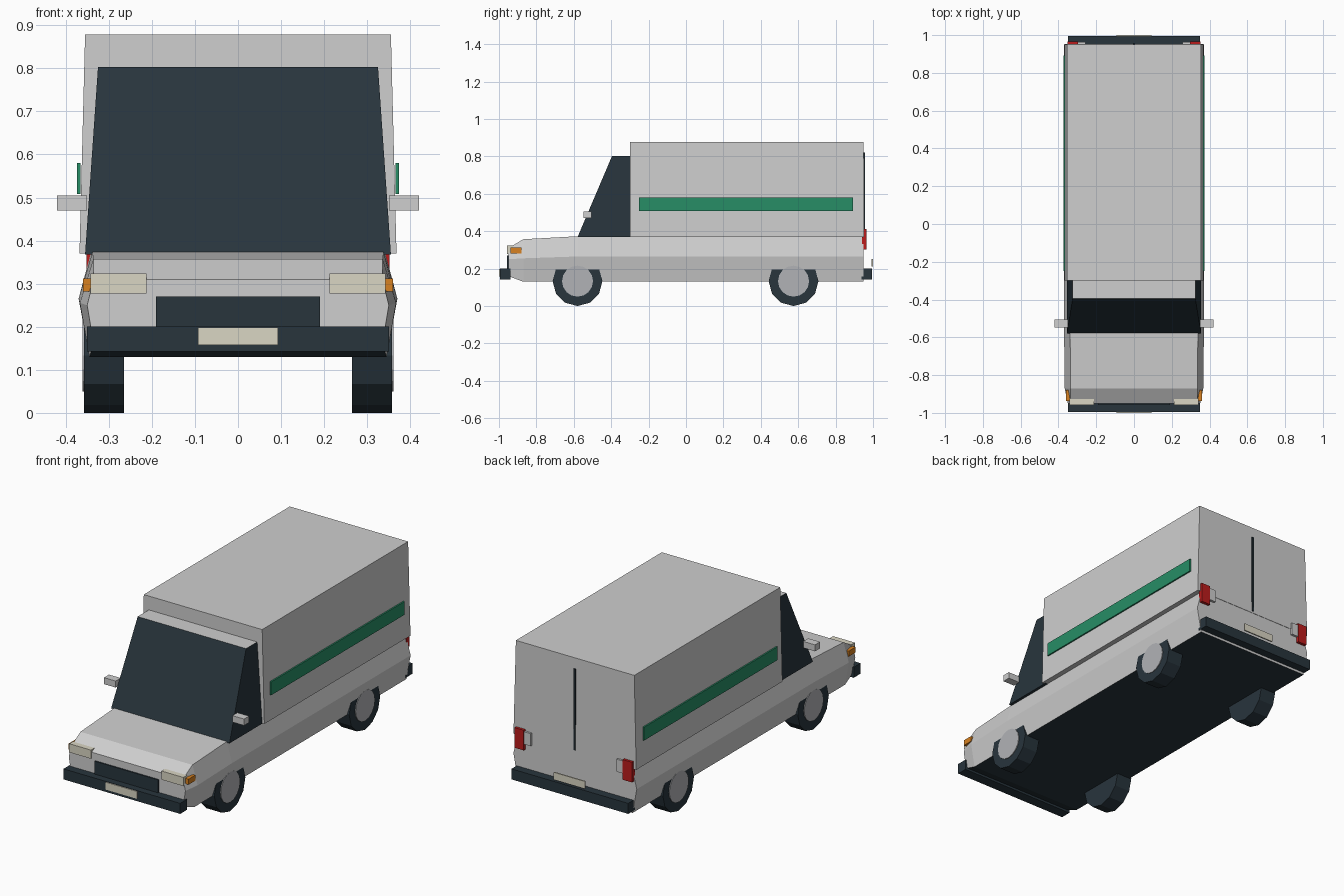
import bpy, bmesh, math
from mathutils import Matrix

if "Cube" in bpy.data.objects:
    bpy.data.objects.remove(bpy.data.objects["Cube"])


def material(name, rgb):
    m = bpy.data.materials.new(name)
    m.use_nodes = True
    m.diffuse_color = (*rgb, 1)
    m.node_tree.nodes["Principled BSDF"].inputs["Base Color"].default_value = (*rgb, 1)
    return m


PAINT = material("light grey paint", (0.62, 0.62, 0.62))
DARK = material("dark navy", (0.021, 0.035, 0.046))
GREEN = material("green", (0.02, 0.266, 0.132))
CREAM = material("cream lens", (0.70, 0.67, 0.55))
ORANGE = material("orange lens", (0.68, 0.22, 0.015))
RED = material("red lens", (0.50, 0.012, 0.012))
STEEL = material("hub steel", (0.44, 0.45, 0.47))


def finish(name, bm, mats):
    bmesh.ops.recalc_face_normals(bm, faces=bm.faces)
    mesh = bpy.data.meshes.new(name)
    bm.to_mesh(mesh)
    bm.free()
    for m in mats:
        mesh.materials.append(m)
    obj = bpy.data.objects.new(name, mesh)
    bpy.context.scene.collection.objects.link(obj)
    return obj


def box(name, x, y, z, mat):
    """Box from (low, high) ranges."""
    bm = bmesh.new()
    bmesh.ops.create_cube(bm, size=1)
    for v in bm.verts:
        v.co = [r[0] if c < 0 else r[1] for c, r in zip(v.co, (x, y, z))]
    return finish(name, bm, [mat])


def pair(name, x, y, z, mat):
    """The same box on both sides."""
    box("left_" + name, x, y, z, mat)
    box("right_" + name, (-x[1], -x[0]), y, z, mat)


def loft(name, sections, mats, rule=None):
    """Skin rings of points, cap both ends."""
    bm = bmesh.new()
    rings = [[bm.verts.new(p) for p in s] for s in sections]
    n = len(rings[0])
    for a, b in zip(rings, rings[1:]):
        for i in range(n):
            j = (i + 1) % n
            bm.faces.new((a[i], a[j], b[j], b[i]))
    bm.faces.new(rings[0])
    bm.faces.new(rings[-1])
    bmesh.ops.recalc_face_normals(bm, faces=bm.faces)
    if rule:
        for f in bm.faces:
            f.material_index = rule(f)
    return finish(name, bm, mats)


# Lower body: y, then half width and height of sill, crease and shoulder
stations = [
    (-0.95, (0.335, 0.16), (0.35, 0.25), (0.335, 0.31)),
    (-0.87, (0.345, 0.13), (0.367, 0.255), (0.336, 0.357)),
    (-0.58, (0.345, 0.13), (0.37, 0.265), (0.338, 0.373)),
    (0.95, (0.345, 0.13), (0.37, 0.265), (0.342, 0.37)),
]
loft("lower_body",
     [[(w, y, z) for w, z in pts] + [(-w, y, z) for w, z in reversed(pts)]
      for y, *pts in stations],
     [PAINT, DARK], lambda f: int(f.normal.z < -0.8))


def ring(w, y0, y1, z):
    return [(-w, y0, z), (w, y0, z), (w, y1, z), (-w, y1, z)]


# Cargo box and glazed cab with a painted roof
loft("cargo_box", [ring(0.368, -0.30, 0.952, 0.37), ring(0.355, -0.30, 0.95, 0.878)], [PAINT])
loft("cab", [ring(0.355, -0.58, -0.29, 0.368), ring(0.325, -0.395, -0.29, 0.803)],
     [DARK, PAINT], lambda f: int(f.normal.z > 0.9))

# Side stripes and mirrors
pair("stripe", (0.366, 0.374), (-0.25, 0.893), (0.508, 0.58), GREEN)
pair("mirror", (0.35, 0.42), (-0.548, -0.505), (0.47, 0.505), PAINT)

# Front end
box("front_bumper", (-0.35, 0.35), (-0.995, -0.937), (0.143, 0.20), DARK)
box("grille", (-0.19, 0.19), (-0.957, -0.94), (0.19, 0.27), DARK)
box("front_plate", (-0.093, 0.093), (-1.0, -0.993), (0.158, 0.198), CREAM)
pair("headlight", (0.212, 0.342), (-0.957, -0.925), (0.277, 0.324), CREAM)
pair("indicator", (0.335, 0.36), (-0.938, -0.88), (0.282, 0.312), ORANGE)

# Rear end
box("rear_bumper", (-0.35, 0.35), (0.937, 0.995), (0.143, 0.20), DARK)
box("rear_plate", (-0.093, 0.093), (0.993, 1.0), (0.212, 0.252), CREAM)
box("door_seam", (-0.005, 0.005), (0.948, 0.957), (0.38, 0.82), DARK)
pair("tail_light", (0.297, 0.352), (0.94, 0.966), (0.303, 0.412), RED)
pair("reverse_light", (0.258, 0.297), (0.94, 0.963), (0.335, 0.403), PAINT)


def disc(name, x0, x1, y, radius, sides, mat):
    bm = bmesh.new()
    bmesh.ops.create_cone(bm, cap_ends=True, segments=sides, radius1=radius,
                          radius2=radius, depth=abs(x1 - x0))
    bmesh.ops.transform(bm, verts=bm.verts, matrix=Matrix.Translation(
        ((x0 + x1) / 2, y, 0.133)) @ Matrix.Rotation(math.pi / 2, 4, "Y"))
    finish(name, bm, [mat])


# Wheels
for side, s in (("left", 1), ("right", -1)):
    for end, y in (("front", -0.58), ("rear", 0.575)):
        disc(f"{end}_{side}_tyre", s * 0.265, s * 0.357, y, 0.133, 12, DARK)
        disc(f"{end}_{side}_hub", s * 0.30, s * 0.361, y, 0.083, 16, STEEL)
